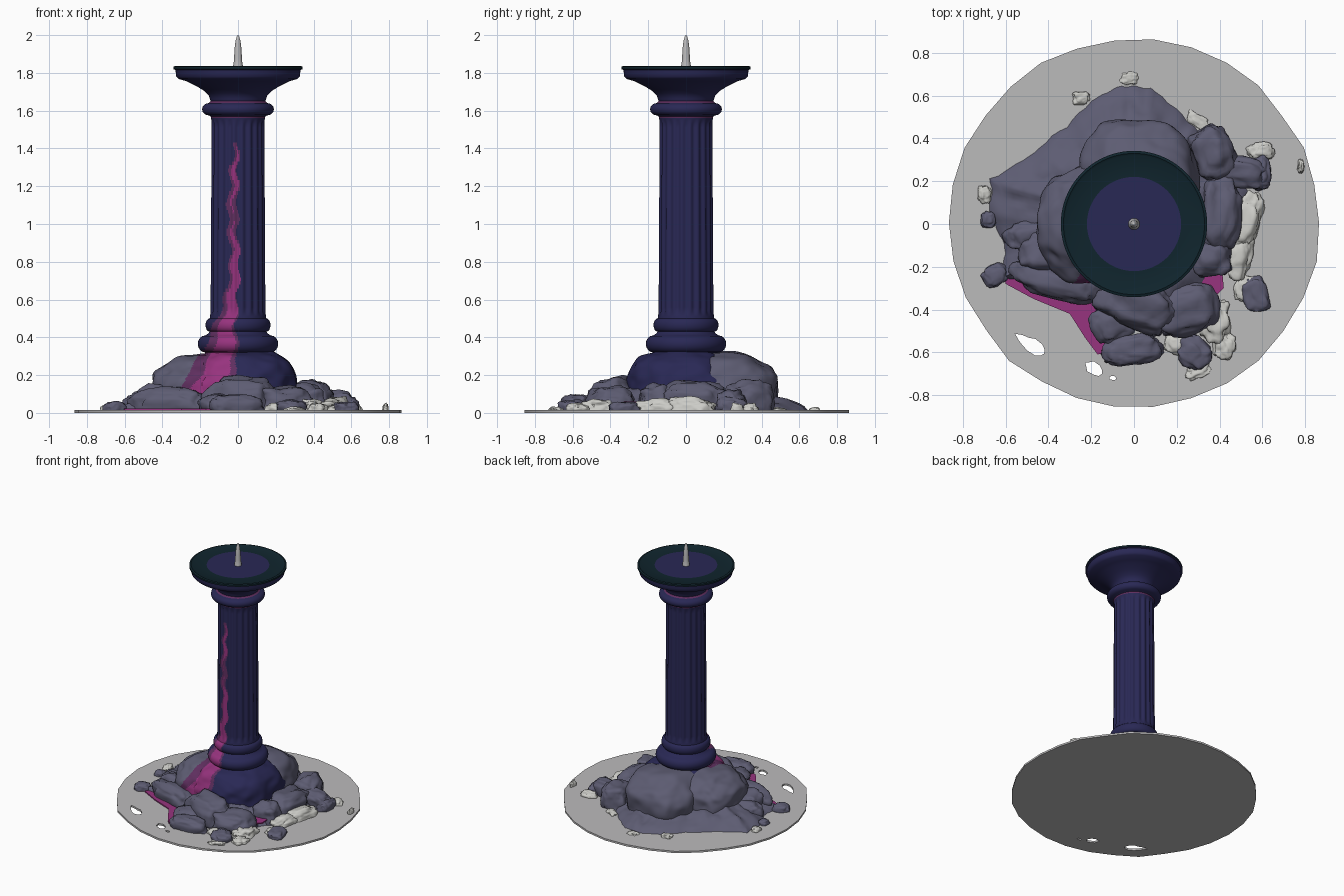
import bpy, bmesh, math
from mathutils import Vector, noise

cube = bpy.data.objects.get("Cube")
if cube:
    bpy.data.objects.remove(cube, do_unlink=True)


def material(name, r, g, b):
    m = bpy.data.materials.new(name)
    m.use_nodes = True
    m.diffuse_color = (r, g, b, 1)
    bsdf = next(n for n in m.node_tree.nodes if n.type == 'BSDF_PRINCIPLED')
    bsdf.inputs["Base Color"].default_value = (r, g, b, 1)
    bsdf.inputs["Roughness"].default_value = 0.9
    return m


NAVY = material("navy stone", .022, .021, .09)
TEAL = material("dark teal", .005, .018, .026)
ROCK = material("slate rock", .11, .108, .17)
PALE = material("pale ground", .5, .495, .5)
SNOW = material("light rubble", .6, .6, .57)
PINK = material("magenta", .31, .033, .21)
DIM = material("dull magenta", .115, .028, .115)


def finish(name, bm, mats, rule=None, angle=40):
    """Turn a bmesh into an object, colouring faces by a rule on their centre."""
    bmesh.ops.recalc_face_normals(bm, faces=bm.faces)
    if rule:
        for f in bm.faces:
            f.material_index = rule(f.calc_center_median())
    me = bpy.data.meshes.new(name)
    bm.to_mesh(me)
    bm.free()
    for m in mats:
        me.materials.append(m)
    ob = bpy.data.objects.new(name, me)
    bpy.context.collection.objects.link(ob)
    bpy.ops.object.select_all(action='DESELECT')
    ob.select_set(True)
    bpy.context.view_layer.objects.active = ob
    bpy.ops.object.shade_smooth_by_angle(angle=math.radians(angle))
    return ob


# Stream of magenta: height, x, bright half width, dull half width
STREAM = [(1.43, -.01, 0, .01), (1.25, -.02, .015, .022), (1.05, -.03, 0, .026),
          (.8, -.015, .02, .024), (.6, -.035, .022, .035), (.43, -.075, .04, .065),
          (.3, -.1, .06, .1), (.2, -.15, .07, .13), (.1, -.23, .04, .06), (0, -.24, .04, .05)]


def stream(c):
    """0 = plain, 1 = bright, 2 = dull."""
    if c.y > 0:
        return 0
    for a, b in zip(STREAM, STREAM[1:]):
        if b[0] <= c.z <= a[0]:
            t = (a[0] - c.z) / (a[0] - b[0])
            x, bright, dull = [p + (q - p) * t for p, q in zip(a[1:], b[1:])]
            off = c.x - x - .012 * math.sin(c.z * 38)
            if abs(off - bright * .3) < bright:
                return 1
            return 2 if abs(off) < dull else 0
    return 0


def bulge(z0, z1, r, depth, n=8):
    """Half-round moulding between two heights."""
    for i in range(n + 1):
        a = math.pi * i / n
        yield r - depth + depth * math.sin(a), (z0 + z1) / 2 - (z1 - z0) / 2 * math.cos(a)


def lathe(name, profile, segs, mats, rule=None, flutes=None, step=.02):
    rows = [profile[0]]
    for a, b in zip(profile, profile[1:]):
        n = max(1, math.ceil(abs(b[1] - a[1]) / step))
        rows += [(a[0] + (b[0] - a[0]) * i / n, a[1] + (b[1] - a[1]) * i / n) for i in range(1, n + 1)]
    bm = bmesh.new()
    rings = []
    for r, z in rows:
        ring = []
        for i in range(segs):
            a = math.tau * i / segs
            cut = .009 * abs(math.cos(a * 10)) ** 2 if flutes and flutes[0] < z < flutes[1] else 0
            ring.append(bm.verts.new(((r - cut) * math.cos(a), (r - cut) * math.sin(a), z)))
        rings.append(ring)
    for lo, hi in zip(rings, rings[1:]):
        for i in range(segs):
            j = (i + 1) % segs
            bm.faces.new((lo[i], lo[j], hi[j], hi[i]))
    bmesh.ops.remove_doubles(bm, verts=bm.verts, dist=.0001)
    return finish(name, bm, mats, rule)


# Column: foot mouldings, fluted shaft, collar, flared capital and flat top
profile = [(.19, .25), *bulge(.32, .41, .213, .04), (.158, .42), *bulge(.43, .5, .172, .022), (.147, .52),
           (.141, 1.55), (.145, 1.57), *bulge(1.575, 1.64, .19, .035), (.145, 1.65), (.155, 1.68),
           (.18, 1.705), (.22, 1.73), (.27, 1.755), (.315, 1.768), (.327, 1.78), (.331, 1.815),
           (.342, 1.82), (.342, 1.833), (.33, 1.837), (.32, 1.831), (.22, 1.831), (0, 1.831)]


def column_rule(c):
    if c.z > 1.826:
        return 3 if math.hypot(c.x, c.y) > .2 else 0
    if 1.555 < c.z < 1.572 or 1.64 < c.z < 1.65:
        return 2
    return stream(c)


lathe("column", profile, 160, [NAVY, PINK, DIM, TEAL], column_rule, (.53, 1.54))

# Candle spike
lathe("spike", [(.027, 1.83), (.022, 1.86), (.018, 1.93), (.013, 1.97), (.006, 1.995), (0, 2)], 16, [PALE])


def blob(name, x, y, rx, ry, top, mat, turn=0, rule=None, detail=4, rough=.16, square=.8):
    """Lumpy boulder sitting on the ground."""
    bm = bmesh.new()
    bmesh.ops.create_icosphere(bm, subdivisions=detail, radius=1)
    seed = Vector((x * 17, y * 13, top * 31))
    ca, sa = math.cos(math.radians(turn)), math.sin(math.radians(turn))
    for v in bm.verts:
        n = v.co.copy()
        k = 1 + rough * noise.noise(n * 1.6 + seed) + rough * .4 * noise.noise(n * 4 + seed)
        p = [math.copysign(abs(c) ** square, c) * k for c in n]
        px, py = p[0] * rx, p[1] * ry
        v.co = (x + px * ca - py * sa, y + px * sa + py * ca, max(.006, top * (.35 + .65 * p[2])))
    return finish(name, bm, [mat, PINK, DIM], rule, 60)


# Navy foot and the big boulders behind it
blob("column_foot", .02, -.02, .3, .3, .345, NAVY, 0, stream, 6, .08, .85)
blob("boulder_left", -.18, 0, .27, .28, .31, ROCK, 0, stream, 6, .1, .85)
blob("boulder_back", .02, .2, .28, .29, .32, ROCK, 0, None, 5, .1, .85)

# Loose rocks: x, y, half sizes, height, turn
ROCKS = [(.02, -.38, .19, .11, .19, -15), (.24, -.4, .15, .12, .14, 10), (-.01, -.59, .14, .07, .1, 8),
         (.28, -.6, .07, .08, .07, 40), (.57, -.33, .06, .08, .06, 15), (-.36, -.27, .2, .08, .13, -15),
         (-.65, -.24, .06, .05, .06, 30), (-.5, -.05, .1, .07, .11, 10), (-.42, -.13, .12, .09, .15, 0),
         (.37, .33, .1, .13, .17, 20), (.5, .24, .13, .07, .12, -10), (.59, .24, .05, .08, .08, 0),
         (.4, .04, .1, .18, .17, -5), (.36, -.16, .1, .09, .15, 0), (-.68, .02, .035, .04, .05, 0),
         (-.1, -.46, .1, .09, .1, 30)]
for i, (x, y, rx, ry, top, turn) in enumerate(ROCKS):
    blob(f"rock_{i + 1}", x, y, rx, ry, top, ROCK, turn, rough=.22, square=.75)

# Pale rubble: x, y, half sizes, height, turn
RUBBLE = [(.52, .02, .07, .13, .08, -12), (.49, -.15, .06, .1, .07, -10), (.38, -.45, .07, .11, .07, 0),
          (.42, -.57, .05, .06, .05, 0), (.2, -.56, .06, .05, .05, 0), (.52, -.3, .05, .06, .04, 0),
          (.3, -.69, .06, .03, .03, 20), (.6, .34, .06, .04, .05, 0), (-.02, .68, .04, .03, .03, 0),
          (-.25, .59, .04, .03, .04, 0), (-.7, .14, .03, .04, .04, 0), (.78, .27, .015, .03, .05, 0),
          (.3, .48, .06, .03, .03, -40)]
for i, (x, y, rx, ry, top, turn) in enumerate(RUBBLE):
    blob(f"rubble_{i + 1}", x, y, rx, ry, top, SNOW, turn, rough=.35)

# Scree skirt: lofted from its outline up under the boulders
EDGE = [(.5, 0), (.54, .14), (.45, .32), (.29, .46), (.22, .52), (.08, .64), (-.06, .66), (-.2, .58),
        (-.45, .36), (-.67, .21), (-.68, .04), (-.6, -.14), (-.64, -.26), (-.45, -.26), (-.26, -.33),
        (-.14, -.32), (0, -.5), (.25, -.5), (.36, -.36), (.43, -.2)]
outline = []
for a, b in zip(EDGE, EDGE[1:] + EDGE[:1]):
    outline += [Vector((*a, 0)).lerp(Vector((*b, 0)), i / 8) for i in range(8)]
bm = bmesh.new()
rings = []
for k in range(21):
    s = 1 - k / 25
    ring = []
    for p in outline:
        q = p * s * (1 + .04 * noise.noise(p * 14))
        lump = noise.noise(q * 9) * .025 + noise.noise(q * 22) * .012
        q.z = .006 if k == 0 else .02 + .25 * (1 - s) ** .95 + lump * min(1, k / 4)
        ring.append(bm.verts.new(q))
    rings.append(ring)
for lo, hi in zip(rings, rings[1:]):
    for i in range(len(lo)):
        j = (i + 1) % len(lo)
        bm.faces.new((lo[i], lo[j], hi[j], hi[i]))
finish("scree_skirt", bm, [ROCK], angle=60)


def plate(name, loops, z, thick, mat):
    """Flat slab from one outline and any inner holes."""
    bm = bmesh.new()
    for loop in loops:
        vs = [bm.verts.new((x, y, z)) for x, y in loop]
        for i, v in enumerate(vs):
            bm.edges.new((v, vs[i - 1]))
    bmesh.ops.triangle_fill(bm, edges=bm.edges[:], use_beauty=True)
    out = bmesh.ops.extrude_face_region(bm, geom=bm.faces[:])["geom"]
    for v in out:
        if isinstance(v, bmesh.types.BMVert):
            v.co.z += thick
    return finish(name, bm, [mat], angle=30)


def ring2d(x, y, rx, ry, n, wobble, turn=0):
    pts = []
    for i in range(n):
        a = math.tau * i / n
        k = 1 + wobble * noise.noise((math.cos(a) * 3 + x, math.sin(a) * 3, y * 9))
        px, py = rx * k * math.cos(a), ry * k * math.sin(a)
        pts.append((x + px * math.cos(turn) - py * math.sin(turn), y + px * math.sin(turn) + py * math.cos(turn)))
    return pts


# Thin ground disc with worn holes
plate("ground_disc", [ring2d(0, .005, .865, .86, 30, .025), ring2d(-.48, -.565, .075, .032, 12, .5, -.6),
                      ring2d(-.19, -.675, .05, .028, 10, .5, -.6), ring2d(-.1, -.72, .018, .01, 8, .3)],
      0, .014, PALE)

# Magenta puddles
plate("puddle_front", [[(-.62, -.2), (-.6, -.28), (-.47, -.35), (-.3, -.42), (-.23, -.53), (-.17, -.61),
                        (-.12, -.6), (-.1, -.4), (-.14, -.26), (-.4, -.2)]], .013, .009, PINK)
plate("puddle_side", [[(.3, -.2), (.41, -.19), (.42, -.3), (.36, -.36), (.3, -.3)]], .05, .009, PINK)
